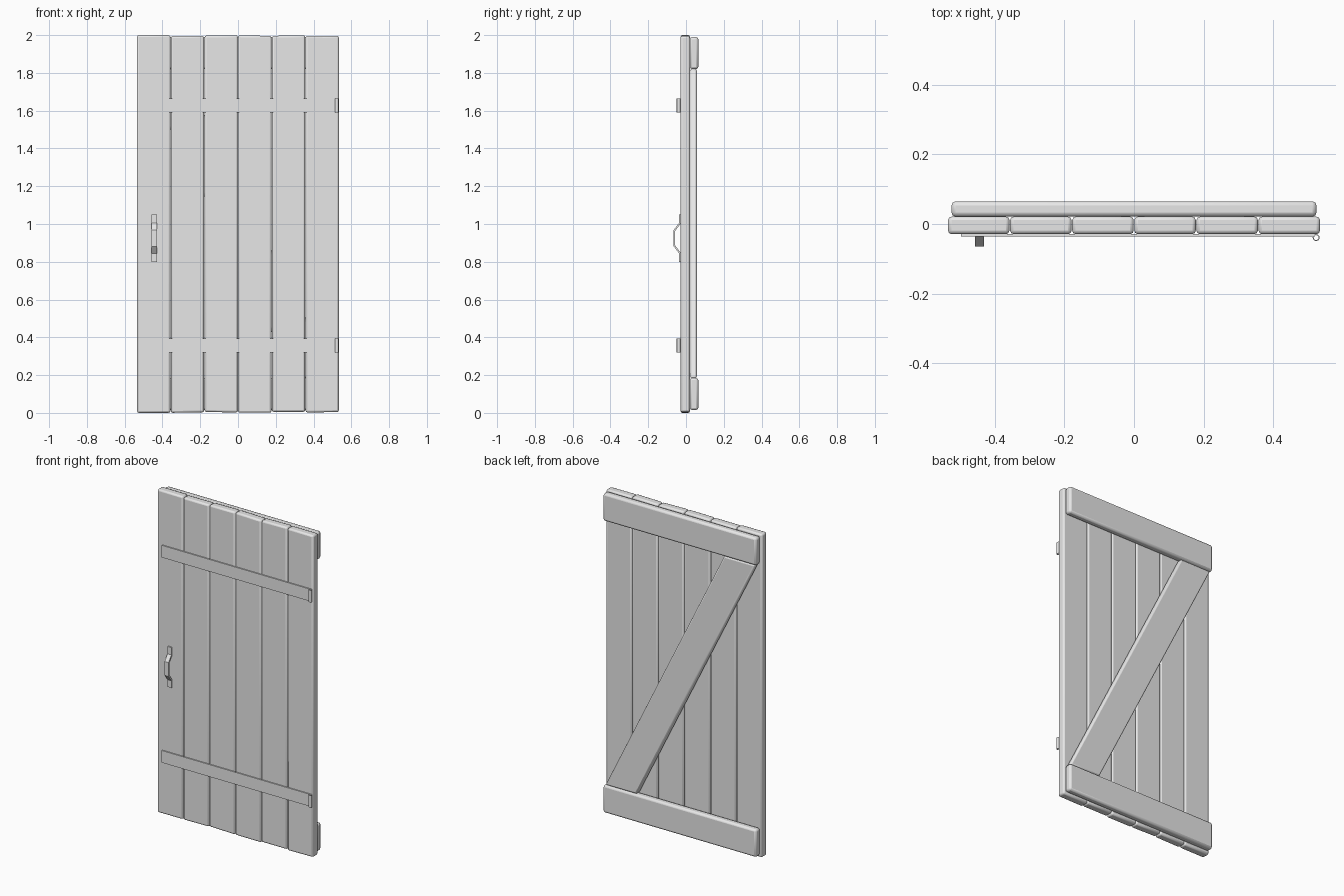
import bpy, bmesh, math, random
from mathutils import Matrix

random.seed(4)
cube = bpy.data.objects.get("Cube")
if cube:
    bpy.data.objects.remove(cube, do_unlink=True)

grey = bpy.data.materials.new("plain grey")
grey.use_nodes = True
grey.diffuse_color = (0.8, 0.8, 0.8, 1)
grey.node_tree.nodes["Principled BSDF"].inputs["Base Color"].default_value = (0.8, 0.8, 0.8, 1)


def finish(name, bm, bevel=0, segments=2, smooth=60):
    """Turn a bmesh into a named, bevelled, shaded object."""
    bmesh.ops.recalc_face_normals(bm, faces=bm.faces)
    mesh = bpy.data.meshes.new(name)
    bm.to_mesh(mesh)
    bm.free()
    mesh.materials.append(grey)
    ob = bpy.data.objects.new(name, mesh)
    bpy.context.collection.objects.link(ob)
    if bevel:
        mod = ob.modifiers.new("bevel", "BEVEL")
        mod.width, mod.segments = bevel, segments
    bpy.ops.object.select_all(action="DESELECT")
    ob.select_set(True)
    bpy.context.view_layer.objects.active = ob
    bpy.ops.object.shade_smooth_by_angle(angle=math.radians(smooth))
    return ob


def prism(name, outline, offset, **style):
    """Extrude a closed outline of 3D points along an offset."""
    bm = bmesh.new()
    face = bm.faces.new([bm.verts.new(p) for p in outline])
    top = bmesh.ops.extrude_face_region(bm, geom=[face])["geom"]
    bmesh.ops.translate(bm, vec=offset, verts=[v for v in top if isinstance(v, bmesh.types.BMVert)])
    return finish(name, bm, **style)


def slab(name, corners, y0, y1, **style):
    """Board with its face drawn in x and z."""
    return prism(name, [(x, y0, z) for x, z in corners], (0, y1 - y0, 0), **style)


def rect(x0, x1, z0, z1):
    return [(x0, z0), (x1, z0), (x1, z1), (x0, z1)]


# Six upright planks with slightly uneven ends
FRONT, BACK = -0.029, 0.021
WIDTH = 1.07 / 6
for i in range(6):
    x0 = -0.535 + i * WIDTH
    low = [random.uniform(0, 0.007) for _ in range(2)]
    high = [2 - random.uniform(0, 0.005) for _ in range(2)]
    if i == 0:
        low[0], high[0] = 0, 2
    x1 = x0 + WIDTH - 0.001
    slab(f"plank_{i + 1}", [(x0 + 0.001, low[0]), (x1, low[1]), (x1, high[1]), (x0 + 0.001, high[0])],
         FRONT, BACK, bevel=0.01)

# Rear ledges and the diagonal brace between them
slab("bottom_ledge", rect(-0.524, 0.524, 0.015, 0.185), BACK, 0.065, bevel=0.012)
slab("top_ledge", rect(-0.524, 0.524, 1.82, 1.99), BACK, 0.065, bevel=0.012)
slab("diagonal_brace", [(0.3, 0.185), (0.515, 0.185), (-0.3, 1.82), (-0.515, 1.82)],
     BACK, 0.058, bevel=0.01)

# Hinge straps, each ending in a hollow barrel
for name, z0 in (("lower", 0.32), ("upper", 1.59)):
    slab(f"{name}_hinge_strap", rect(-0.497, 0.52, z0, z0 + 0.075), -0.036, FRONT)
    bm = bmesh.new()
    rings = []
    for z, r in ((z0, 0.01), (z0 + 0.075, 0.01), (z0 + 0.075, 0.007), (z0, 0.007)):
        circle = bmesh.ops.create_circle(bm, segments=16, radius=r,
                                         matrix=Matrix.Translation((0.523, -0.039, z)))
        rings.append(circle["verts"])
    for a, b in zip(rings, rings[1:] + rings[:1]):
        for k in range(16):
            n = (k + 1) % 16
            bm.faces.new((a[k], a[n], b[n], b[k]))
    finish(f"{name}_hinge_barrel", bm, smooth=40)

# Bent strip handle, mirrored about its middle height
MID, T = 0.925, 0.008
half_outer = [(-0.037, 0.125), (-0.037, 0.08), (-0.065, 0.043)]
half_inner = [(FRONT, 0.125), (FRONT, 0.076), (-0.065 + T, 0.039)]
outer = half_outer + [(y, -h) for y, h in reversed(half_outer)]
inner = half_inner + [(y, -h) for y, h in reversed(half_inner)]
bm = bmesh.new()
rows = []
for (yo, ho), (yi, hi) in zip(outer, inner):
    rows.append([bm.verts.new(p) for p in (
        (-0.457, yo, MID + ho), (-0.43, yo, MID + ho),
        (-0.43, yi, MID + hi), (-0.457, yi, MID + hi))])
for a, b in zip(rows, rows[1:]):
    for k in range(4):
        n = (k + 1) % 4
        bm.faces.new((a[k], a[n], b[n], b[k]))
bm.faces.new(rows[0])
bm.faces.new(rows[-1])
finish("handle", bm, smooth=30)
